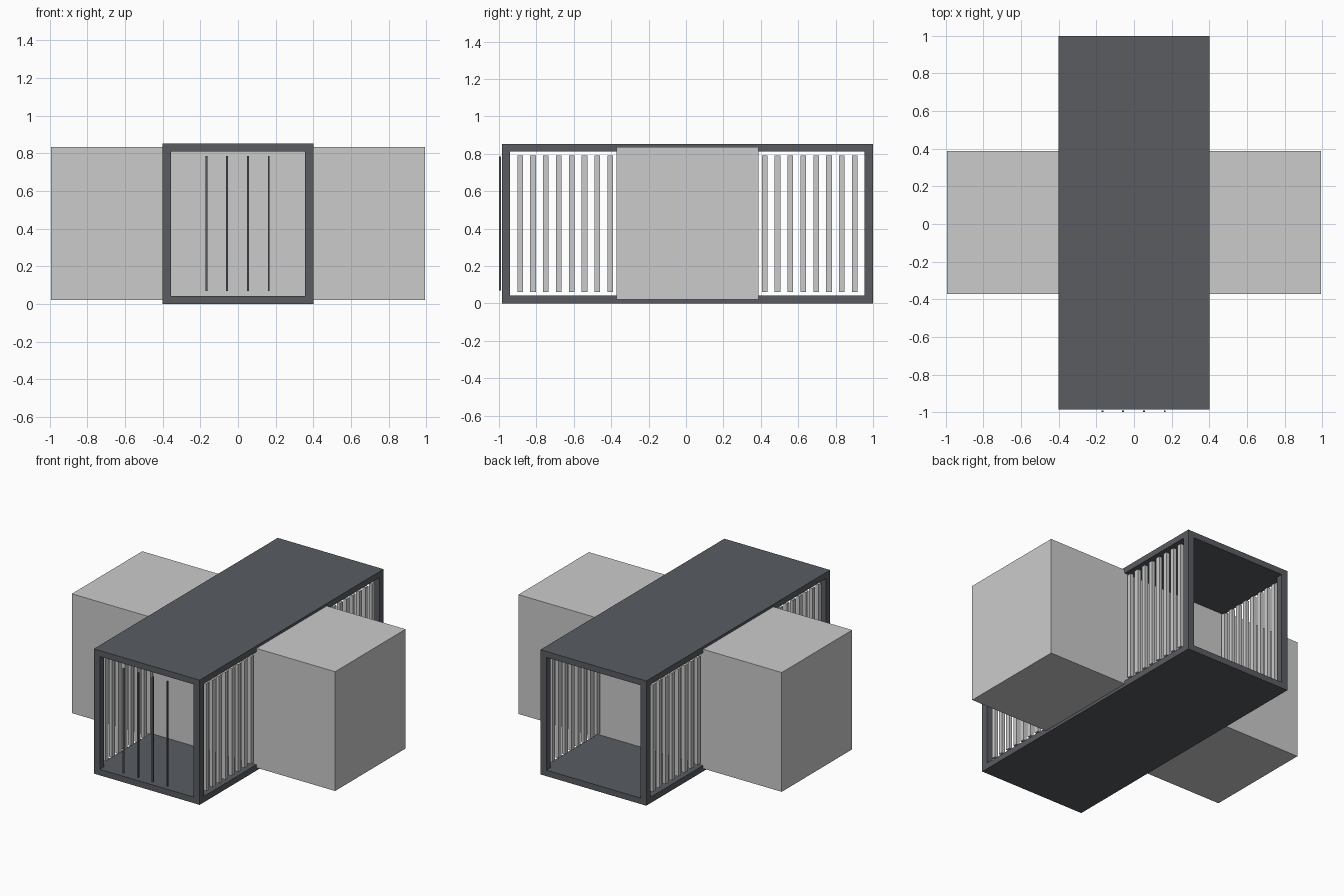
import bpy, bmesh
from mathutils import Matrix, Vector

if "Cube" in bpy.data.objects:
    bpy.data.objects.remove(bpy.data.objects["Cube"])

dark = bpy.data.materials.new("dark_steel")
dark.diffuse_color = (0.10, 0.107, 0.12, 1)
dark.use_nodes = True
dark.node_tree.nodes["Principled BSDF"].inputs["Base Color"].default_value = dark.diffuse_color


def boxes(name, extents, mat=None):
    """One object made of axis-aligned boxes given as (x0, x1, y0, y1, z0, z1)."""
    bm = bmesh.new()
    for x0, x1, y0, y1, z0, z1 in extents:
        centre = Vector(((x0 + x1) / 2, (y0 + y1) / 2, (z0 + z1) / 2))
        bmesh.ops.create_cube(bm, size=1, matrix=Matrix.Translation(centre)
                              @ Matrix.Diagonal((x1 - x0, y1 - y0, z1 - z0, 1)))
    mesh = bpy.data.meshes.new(name)
    bm.to_mesh(mesh)
    bm.free()
    obj = bpy.data.objects.new(name, mesh)
    bpy.context.collection.objects.link(obj)
    if mat:
        mesh.materials.append(mat)
    return obj


W, Y0, Y1, H = 0.40, -0.985, 1.0, 0.852
SLAB, POST = 0.041, 0.045
MID = (Y0 + Y1) / 2

# Floor and roof of the long open-ended module
boxes("floor_slab", [(-W, W, Y0, Y1, 0, SLAB)], dark)
boxes("roof_slab", [(-W, W, Y0, Y1, H - SLAB, H)], dark)

# Four corner posts
for side, x in (("left", -W), ("right", W - POST)):
    for end, y in (("front", Y0), ("back", Y1 - POST)):
        boxes(f"{end}_{side}_post", [(x, x + POST, y, y + POST, SLAB, H - SLAB)], dark)

# Solid volume crossing through the module
boxes("cross_volume", [(-0.995, 0.995, MID - 0.38, MID + 0.38, 0.02, 0.835)])

# Vertical slats on both long sides, skipped where the cross volume passes
ys = [MID - 0.8945 + i * 1.789 / 26 for i in range(27)]
ys = [y for y in ys if abs(y - MID) > 0.39]
for side, s in (("left", -1), ("right", 1)):
    cx = s * 0.38
    boxes(f"{side}_slats", [(cx - 0.012, cx + 0.012, y - 0.015, y + 0.015, 0.06, 0.792)
                            for y in ys])

# Thin upright bars in front of the front opening
xs = [-0.168 + i * 0.1105 for i in range(4)]
boxes("front_bars", [(x - 0.005, x + 0.005, -1.0, -0.99, 0.068, 0.786) for x in xs], dark)
